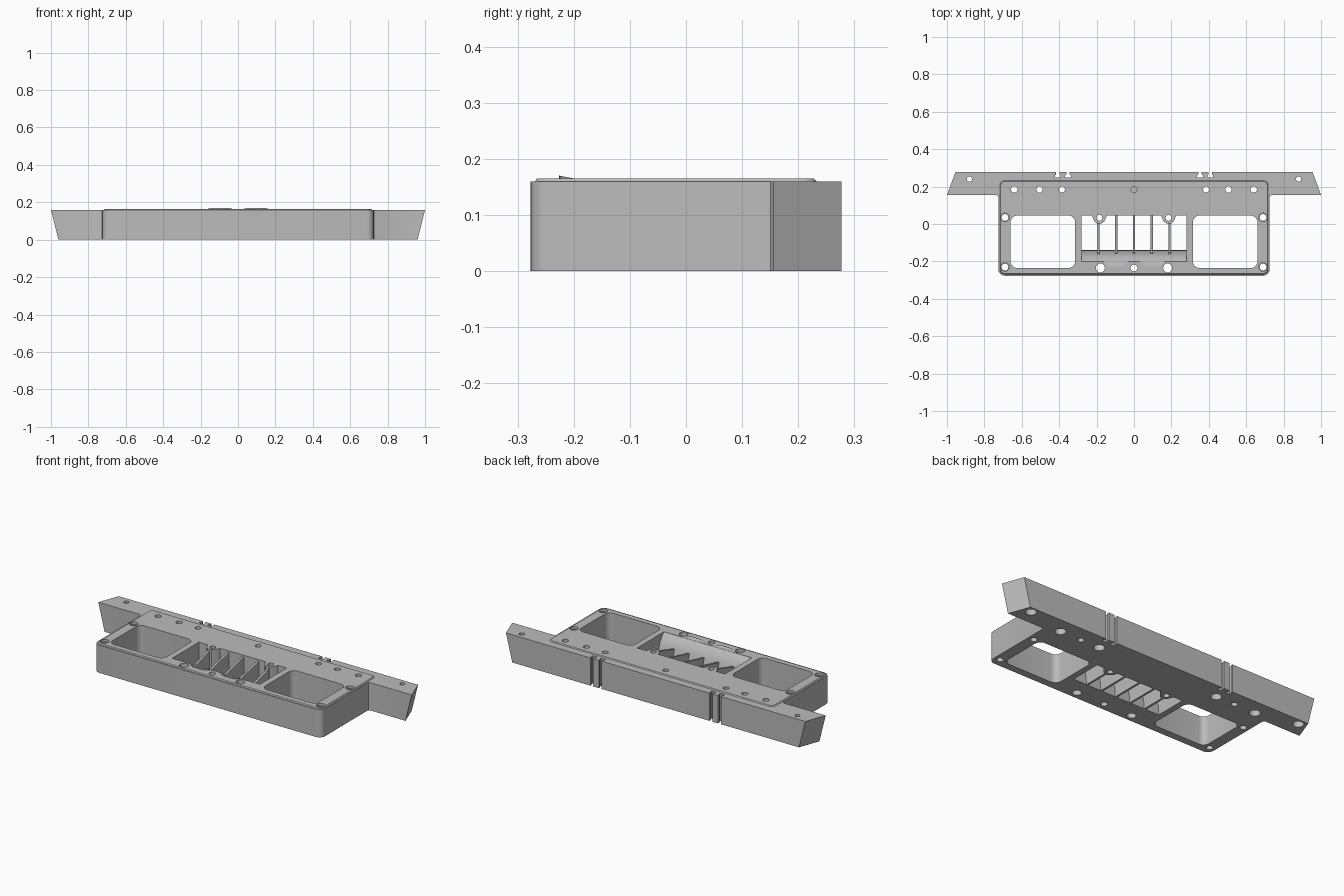
import bpy, bmesh, math

if "Cube" in bpy.data.objects:
    bpy.data.objects.remove(bpy.data.objects["Cube"], do_unlink=True)

grey = bpy.data.materials.new("plain grey")
grey.use_nodes = True
grey.diffuse_color = (0.5, 0.5, 0.5, 1)
grey.node_tree.nodes["Principled BSDF"].inputs["Base Color"].default_value = grey.diffuse_color


def loft(name, lower, upper):
    """Closed solid between two matching rings of 3D points."""
    bm = bmesh.new()
    a = [bm.verts.new(p) for p in lower]
    b = [bm.verts.new(p) for p in upper]
    bm.faces.new(a)
    bm.faces.new(b)
    for i in range(len(a)):
        j = (i + 1) % len(a)
        bm.faces.new((a[i], a[j], b[j], b[i]))
    bmesh.ops.recalc_face_normals(bm, faces=bm.faces)
    mesh = bpy.data.meshes.new(name)
    bm.to_mesh(mesh)
    bm.free()
    ob = bpy.data.objects.new(name, mesh)
    bpy.context.collection.objects.link(ob)
    return ob


def prism(name, pts, z0, z1, top=None):
    return loft(name, [(x, y, z0) for x, y in pts], [(x, y, z1) for x, y in top or pts])


def side_prism(name, pts, x0, x1):
    return loft(name, [(x0, y, z) for y, z in pts], [(x1, y, z) for y, z in pts])


def rounded(x0, x1, y0, y1, r, inset=0, seg=6):
    x0, x1, y0, y1, r = x0 + inset, x1 - inset, y0 + inset, y1 - inset, r - inset
    corners = [(x1 - r, y1 - r), (x0 + r, y1 - r), (x0 + r, y0 + r), (x1 - r, y0 + r)]
    pts = []
    for k, (cx, cy) in enumerate(corners):
        for i in range(seg + 1):
            a = math.pi / 2 * (k + i / seg)
            pts.append((cx + r * math.cos(a), cy + r * math.sin(a)))
    return pts


def circle(x, y, r, n=24):
    return [(x + r * math.cos(math.tau * i / n), y + r * math.sin(math.tau * i / n))
            for i in range(n)]


def combine(target, other, operation):
    mod = target.modifiers.new(operation, "BOOLEAN")
    mod.operation = operation
    mod.solver = "EXACT"
    mod.object = other
    graph = bpy.context.evaluated_depsgraph_get()
    graph.update()
    mesh = bpy.data.meshes.new_from_object(target.evaluated_get(graph))
    target.modifiers.clear()
    target.data = mesh
    bpy.data.objects.remove(other, do_unlink=True)


def cut(pts, z0=-0.1, z1=0.3):
    combine(body, prism("cutter", pts, z0, z1), "DIFFERENCE")


# Main block
outline = (-0.725, 0.725, -0.277, 0.24, 0.035)
body = prism("mount_block", rounded(*outline), 0, 0.16)

# Rear bar with slanted ends and small fillets against the block
half = [(0.725, 0.143), (0.728, 0.151), (0.737, 0.155), (1.0, 0.155), (0.955, 0.277)]
half_low = half[:3] + [(0.96, 0.155), (0.915, 0.277)]
mirrored = lambda pts: pts + [(-x, y) for x, y in reversed(pts)]
combine(body, prism("rear_bar", mirrored(half_low), 0, 0.16, mirrored(half)), "UNION")

# Raised deck with a chamfered edge
deck = prism("raised_deck", rounded(*outline, inset=0.003), 0.155, 0.165,
             rounded(*outline, inset=0.012))
combine(body, deck, "UNION")

# Central window, its rear edge stepping around two screw bosses
boss = [(0.28, 0.045), (0.225, 0.045), (0.212, 0.015), (0.198, 0.003),
        (0.172, 0.003), (0.158, 0.015), (0.145, 0.045)]
cut([(0.28, -0.2)] + mirrored(boss) + [(-0.28, -0.2)])

for s in (-1, 1):
    # Side pockets
    x0, x1 = sorted((s * 0.315, s * 0.66))
    cut(rounded(x0, x1, -0.235, 0.045, 0.035))
    # Paired grooves in the rear face
    for dx in (-0.027, 0.027):
        cx = s * 0.38 + dx
        cut([(cx - 0.009, 0.3), (cx - 0.009, 0.265), (cx - 0.015, 0.26),
             (cx - 0.015, 0.248), (cx + 0.015, 0.248), (cx + 0.015, 0.26),
             (cx + 0.009, 0.265), (cx + 0.009, 0.3)])
    # Through holes
    for x, y, r in ((0.64, 0.185, 0.017), (0.505, 0.185, 0.017), (0.385, 0.185, 0.016),
                    (0.185, 0.033, 0.016), (0.18, -0.235, 0.024), (0.88, 0.24, 0.014),
                    (0.69, 0.035, 0.018), (0.69, -0.23, 0.018)):
        cut(circle(s * x, y, r))
    # Wider recesses below, shallow ones on the deck corners
    for x, y in ((0.64, 0.185), (0.385, 0.185), (0.88, 0.24)):
        cut(circle(s * x, y, 0.029), -0.1, 0.06)
    for y in (0.035, -0.23):
        cut(circle(s * 0.69, y, 0.023), 0.15)

# Centre holes
cut(circle(0, -0.235, 0.018))
cut(circle(0, 0.185, 0.016), 0.13)

# Curved ramp along the front of the window
ramp_profile = [(-0.205, 0), (-0.14, 0), (-0.142, 0.04), (-0.15, 0.08),
                (-0.162, 0.115), (-0.178, 0.143), (-0.2, 0.164), (-0.205, 0.164)]
parts = [body, side_prism("front_ramp", ramp_profile, -0.28, 0.28)]

# Sloping fins across the window
for i in range(-2, 3):
    x = i * 0.095
    back = 0.006 if abs(i) == 2 else 0.047
    fin = [(-0.15, 0), (back, 0), (back, 0.155), (-0.164, 0.105), (-0.158, 0.06)]
    parts.append(side_prism("fin", fin, x - 0.006, x + 0.006))

# Low wedge pads in front of the ramp
for s in (-1, 1):
    arc = []
    for i in range(13):
        t = i / 6 - 1
        arc.append((s * 0.097 + 0.066 * t, -0.2 - 0.026 * (1 - t ** 4)))
    parts.append(loft("wedge_pad", [(x, y, 0.16) for x, y in arc],
                      [(x, y, 0.165 - 0.2 * (y + 0.2)) for x, y in arc]))

# Shared colour and shading
bpy.ops.object.select_all(action="DESELECT")
for ob in parts:
    ob.data.materials.clear()
    ob.data.materials.append(grey)
    ob.select_set(True)
bpy.context.view_layer.objects.active = body
bpy.ops.object.shade_smooth_by_angle(angle=math.radians(30))
